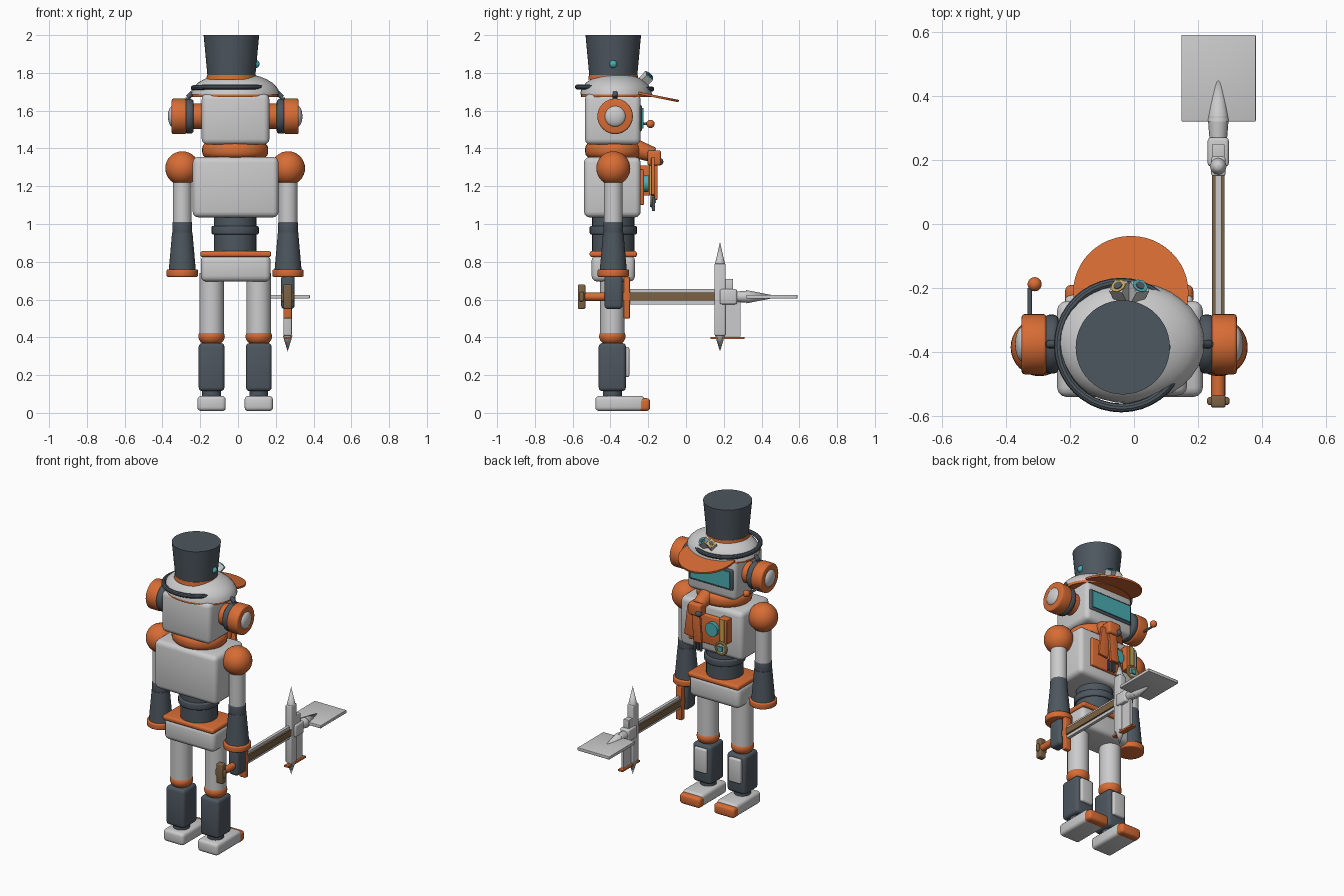
import bpy, bmesh, math
from mathutils import Matrix, Vector, Euler

if "Cube" in bpy.data.objects:
    bpy.data.objects.remove(bpy.data.objects["Cube"])


def material(name, rgb):
    m = bpy.data.materials.new(name)
    m.use_nodes = True
    m.diffuse_color = (*rgb, 1)
    m.node_tree.nodes["Principled BSDF"].inputs["Base Color"].default_value = (*rgb, 1)
    return m


WHITE = material("pale grey", (0.6, 0.6, 0.61))
ORANGE = material("orange", (0.68, 0.15, 0.035))
DARK = material("dark slate", (0.075, 0.095, 0.115))
TEAL = material("teal", (0.07, 0.42, 0.45))
BROWN = material("brown", (0.2, 0.12, 0.055))
YELLOW = material("yellow", (0.55, 0.38, 0.1))
CX, CY = -0.015, -0.385
made = []


def finish(name, bm, mat):
    bmesh.ops.recalc_face_normals(bm, faces=bm.faces)
    me = bpy.data.meshes.new(name)
    bm.to_mesh(me)
    bm.free()
    me.materials.append(mat)
    ob = bpy.data.objects.new(name, me)
    bpy.context.collection.objects.link(ob)
    made.append(ob)
    return ob


def box(name, mat, xs, ys, zs, bevel=0.0, rot=(0, 0, 0)):
    """Box given by its extents on each axis, with rounded edges."""
    mid = Vector([(a + b) / 2 for a, b in (xs, ys, zs)])
    size = [b - a for a, b in (xs, ys, zs)]
    bm = bmesh.new()
    bmesh.ops.create_cube(bm, size=1, matrix=Matrix.Diagonal((*size, 1)))
    if bevel:
        bmesh.ops.bevel(bm, geom=bm.edges[:], offset=bevel, segments=3, profile=0.5, affect='EDGES')
    bm.transform(Matrix.Translation(mid) @ Euler(rot).to_matrix().to_4x4())
    return finish(name, bm, mat)


def tube(name, mat, a, b, r1, r2=None, n=32, flat=(1, 1), bevel=0.0):
    """Cylinder or cone from point a to point b."""
    a, b = Vector(a), Vector(b)
    bm = bmesh.new()
    bmesh.ops.create_cone(bm, cap_ends=True, segments=n, radius1=r1,
                          radius2=r1 if r2 is None else r2, depth=(b - a).length)
    if bevel:
        rims = [e for e in bm.edges if abs(e.verts[0].co.z - e.verts[1].co.z) < 1e-5]
        bmesh.ops.bevel(bm, geom=rims, offset=bevel, segments=3, profile=0.5, affect='EDGES')
    turn = (b - a).to_track_quat('Z', 'Y').to_matrix().to_4x4()
    bm.transform(Matrix.Translation((a + b) / 2) @ turn @ Matrix.Diagonal((*flat, 1, 1)))
    return finish(name, bm, mat)


def ball(name, mat, c, r, half=False):
    """Ellipsoid, or its upper half."""
    bm = bmesh.new()
    bmesh.ops.create_uvsphere(bm, u_segments=32, v_segments=16, radius=1)
    if half:
        bmesh.ops.bisect_plane(bm, geom=bm.verts[:] + bm.edges[:] + bm.faces[:],
                               plane_co=(0, 0, 0), plane_no=(0, 0, 1), clear_inner=True)
    r = r if isinstance(r, tuple) else (r, r, r)
    bm.transform(Matrix.Translation(c) @ Matrix.Diagonal((*r, 1)))
    return finish(name, bm, mat)


def ring(name, mat, c, R, r, rot=(0, 0, 0), scale=(1, 1, 1)):
    bpy.ops.mesh.primitive_torus_add(major_radius=R, minor_radius=r, major_segments=40,
                                     minor_segments=10, location=c, rotation=rot)
    ob = bpy.context.object
    ob.name, ob.scale = name, scale
    ob.data.materials.append(mat)
    made.append(ob)


def around(c, rx, ry):
    return (c[0] - rx, c[0] + rx), (c[1] - ry, c[1] + ry)


# Legs and feet
for side, x in (("right", -0.14), ("left", 0.11)):
    box(side + "_foot", WHITE, (x - 0.075, x + 0.075), (-0.48, -0.22), (0.01, 0.09), 0.02)
    box(side + "_toe", ORANGE, (x - 0.075, x + 0.075), (-0.255, -0.19), (0.01, 0.078), 0.018)
    tube(side + "_ankle", DARK, (x, -0.39, 0.07), (x, -0.39, 0.14), 0.05)
    box(side + "_shin", DARK, *around((x, -0.39), 0.068, 0.072), (0.115, 0.37), 0.02)
    box(side + "_shin_plate", WHITE, (x - 0.045, x + 0.045), (-0.33, -0.3), (0.19, 0.35), 0.01)
    ball(side + "_knee", ORANGE, (x, -0.39, 0.405), (0.07, 0.07, 0.052))
    tube(side + "_thigh", WHITE, (x, -0.39, 0.42), (x, -0.39, 0.74), 0.065)

# Hips, waist, torso and neck
hips = (-0.012, -0.385)
box("hips", WHITE, *around(hips, 0.185, 0.115), (0.695, 0.835), 0.03)
box("belt", ORANGE, *around(hips, 0.187, 0.125), (0.825, 0.857), 0.012)
tube("waist", DARK, (CX, CY, 0.84), (CX, CY, 1.06), 0.112)
tube("waist_band", DARK, (CX, CY, 0.945), (CX, CY, 0.99), 0.125, bevel=0.008)
box("torso", WHITE, (-0.24, 0.215), (-0.54, -0.24), (1.035, 1.355), 0.03)
tube("neck", ORANGE, (CX, -0.38, 1.35), (CX, -0.38, 1.43), 0.175, flat=(1, 0.88), bevel=0.03)

# Arms
for side, x in (("right", -0.295), ("left", 0.265)):
    ball(side + "_shoulder", ORANGE, (x, CY, 1.295), 0.09)
    tube(side + "_upper_arm", WHITE, (x, CY, 1.0), (x, CY, 1.27), 0.05)
    tube(side + "_elbow", DARK, (x, CY, 0.94), (x, CY, 1.015), 0.052, bevel=0.01)
    tube(side + "_forearm", DARK, (x, CY, 0.75), (x, CY, 0.955), 0.072, 0.054)
    tube(side + "_cuff", ORANGE, (x, CY, 0.72), (x, CY, 0.76), 0.083, bevel=0.008)
box("left_hand", DARK, (0.228, 0.3), (-0.432, -0.335), (0.55, 0.73), 0.02)

# Head and visor
box("head", WHITE, (-0.192, 0.166), (-0.535, -0.24), (1.42, 1.69), 0.03)
box("visor_frame", DARK, (-0.175, 0.145), (-0.26, -0.232), (1.49, 1.63), 0.01)
box("visor", TEAL, (-0.16, 0.13), (-0.24, -0.225), (1.505, 1.615))

# Headphones, mirrored on both sides
for side, s in (("right", -1), ("left", 1)):
    def at(d, z=1.57, y=-0.375):
        return (CX + s * d, y, z)
    tube(side + "_ear_mount", ORANGE, at(0.16), at(0.225), 0.068)
    tube(side + "_ear_pad", DARK, at(0.22), at(0.265), 0.092, bevel=0.016)
    tube(side + "_ear_cup", ORANGE, at(0.258), at(0.336), 0.094, bevel=0.01)
    ball(side + "_ear_cap", WHITE, at(0.33), (0.026, 0.056, 0.056))
    path = [at(0.25, 1.63), at(0.25, 1.67), at(0.225, 1.695), at(0.18, 1.705)]
    for i in range(3):
        tube(side + "_headband", DARK, path[i], path[i + 1], 0.013, n=12)
tube("mic_arm", DARK, (-0.325, -0.31, 1.53), (-0.325, -0.2, 1.53), 0.007, n=12)
ball("mic_tip", ORANGE, (-0.31, -0.188, 1.53), 0.022)

# Cap, bill, goggles and top hat
ball("cap_dome", WHITE, (CX, -0.37, 1.685), (0.235, 0.19, 0.115), half=True)
tube("cap_rim", ORANGE, (CX, -0.37, 1.672), (CX, -0.37, 1.69), 0.228, flat=(1, 0.82))
tilt = Vector((0, 0.2, 1)).normalized() * 0.006
bill = Vector((-0.01, -0.215, 1.686))
tube("cap_bill", ORANGE, bill - tilt, bill + tilt, 0.18, n=48)
ring("goggle_strap", DARK, (-0.04, -0.378, 1.72), 0.196, 0.014, rot=(-0.03, 0, 0))
for name, s, lens in (("right", -1, YELLOW), ("left", 1, TEAL)):
    p = Vector((CX + s * 0.025, -0.21, 1.77))
    out = Vector((s * 0.35, 0.65, 0.7)).normalized()
    tube(name + "_goggle", WHITE, p - out * 0.03, p + out * 0.025, 0.033, n=4)
    tube(name + "_goggle_lens", lens, p + out * 0.02, p + out * 0.028, 0.024, n=16)
    tube(name + "_goggle_pupil", DARK, p + out * 0.025, p + out * 0.031, 0.014, n=16)
hat = (-0.035, -0.385)
tube("hat_band", ORANGE, (*hat, 1.765), (*hat, 1.79), 0.133, 0.129, n=48)
tube("hat", DARK, (*hat, 1.785), (*hat, 2.0), 0.127, 0.147, n=48)
ball("hat_gem", TEAL, (0.093, -0.385, 1.847), 0.021)

# Chest details: scarf, panel, lamp and medal
box("chest_panel", ORANGE, (-0.1, 0.14), (-0.25, -0.222), (1.1, 1.29), 0.008)
tube("chest_lamp", TEAL, (-0.045, -0.225, 1.215), (-0.045, -0.198, 1.215), 0.045)
tube("scarf_bridge", ORANGE, (0.03, -0.27, 1.4), (0.03, -0.17, 1.365), 0.05, 0.04, bevel=0.01)
box("scarf_knot", ORANGE, (-0.01, 0.08), (-0.205, -0.132), (1.31, 1.39), 0.012)
ball("scarf_pin", DARK, (0.005, -0.14, 1.33), 0.02)
box("scarf_tail_front", ORANGE, (0.0, 0.06), (-0.168, -0.15), (1.13, 1.35), 0.004, (0, 0.08, 0))
box("scarf_tail_back", ORANGE, (0.05, 0.12), (-0.184, -0.166), (1.15, 1.35), 0.004, (0, -0.12, 0))
for i in range(3):
    x = 0.005 + i * 0.022
    box("scarf_fringe", DARK, (x, x + 0.012), (-0.18, -0.165), (1.07, 1.14))
box("medal_ribbon", ORANGE, (-0.165, -0.105), (-0.245, -0.19), (1.15, 1.31), 0.004)
box("medal_ribbon_stripe", YELLOW, (-0.147, -0.123), (-0.191, -0.185), (1.15, 1.31))
ring("medal_rim", YELLOW, (-0.135, -0.175, 1.125), 0.037, 0.009, rot=(math.pi / 2, 0, 0))
tube("medal_face", WHITE, (-0.135, -0.19, 1.125), (-0.135, -0.17, 1.125), 0.034)
box("medal_gem", TEAL, (-0.15, -0.12), (-0.172, -0.16), (1.11, 1.14))

# Polearm: grip, shaft and rails along its length
AX, AZ = 0.263, 0.615


def along(name, mat, y1, y2, r1, r2=None, n=16):
    tube(name, mat, (AX, y1, AZ), (AX, y2, AZ), r1, r2, n)


box("pommel", BROWN, (AX - 0.023, AX + 0.023), (-0.573, -0.533), (0.55, 0.68), 0.008)
box("pommel_crossbar", BROWN, (AX - 0.035, AX + 0.035), (-0.565, -0.54), (0.59, 0.64), 0.008)
along("grip_collar", ORANGE, -0.535, -0.42, 0.022)
box("hand_guard", ORANGE, (AX - 0.022, AX + 0.022), (-0.33, -0.297), (0.5, 0.72), 0.005)
box("shaft", BROWN, (AX - 0.02, AX + 0.02), (-0.42, 0.16), (0.595, 0.638))
for z in (0.585, 0.646):
    box("shaft_rail", WHITE, (AX - 0.01, AX + 0.01), (-0.297, 0.16), (z - 0.01, z + 0.01))

# Polearm head: hammer bar, spikes, blades and spade plate
box("head_bar", WHITE, (AX - 0.022, AX + 0.022), (0.15, 0.21), (0.41, 0.79), 0.006)
for z1, z2 in ((0.79, 0.905), (0.41, 0.325)):
    tube("head_spike", WHITE, (AX, 0.18, z1), (AX, 0.18, z2), 0.026, 0.0, n=12)
box("head_block", WHITE, (AX - 0.033, AX + 0.033), (0.18, 0.27), (0.575, 0.655), 0.01)
box("upper_fin", WHITE, (AX - 0.02, AX + 0.02), (0.2, 0.25), (0.64, 0.71), 0.004)
box("lower_blade", WHITE, (AX - 0.008, AX + 0.008), (0.2, 0.288), (0.405, 0.59))
box("lower_blade_edge", ORANGE, (AX - 0.016, AX + 0.016), (0.13, 0.31), (0.39, 0.402))
along("spade_socket", WHITE, 0.26, 0.335, 0.027, 0.033)
along("front_spike", WHITE, 0.32, 0.5, 0.035, 0.0)
box("spade_plate", WHITE, (0.148, 0.38), (0.32, 0.59), (0.605, 0.625), 0.003)

# Smooth shading with sharp edges
bpy.ops.object.select_all(action='DESELECT')
for ob in made:
    ob.select_set(True)
bpy.context.view_layer.objects.active = made[0]
bpy.ops.object.shade_smooth_by_angle(angle=math.radians(35))
